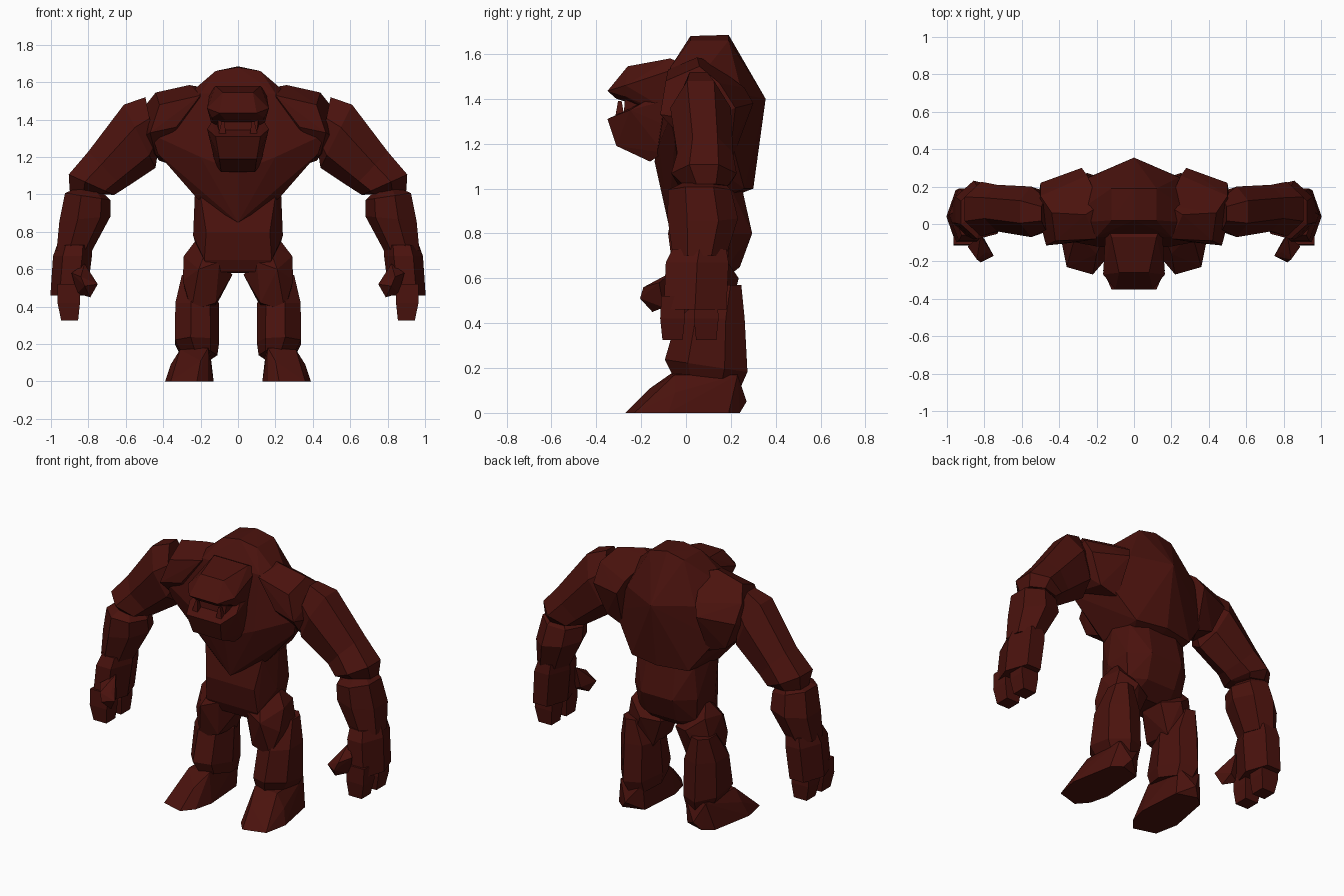
import bpy, bmesh
from math import cos, sin, pi

skin = bpy.data.materials.new("dark_red_stone")
skin.diffuse_color = (0.068, 0.006, 0.004, 1)


def finish(name, bm, mirror):
    bmesh.ops.recalc_face_normals(bm, faces=bm.faces)
    mesh = bpy.data.meshes.new(name)
    bm.to_mesh(mesh)
    bm.free()
    mesh.materials.append(skin)
    ob = bpy.data.objects.new(name, mesh)
    bpy.context.collection.objects.link(ob)
    if mirror:
        ob.modifiers.new("mirror", 'MIRROR').use_mirror_merge = False
    return ob


def loft(name, rings, sides=8, mirror=True, phase=0.5):
    """Rings: x, y, z, half width, half depth, slope of the ring in x, slope in y."""
    bm = bmesh.new()
    loops = []
    for cx, cy, cz, rx, ry, kx, ky in rings:
        loop = []
        for i in range(sides):
            a = 2 * pi * (i + phase) / sides
            dx, dy = rx * cos(a) / cos(pi / sides), ry * sin(a) / cos(pi / sides)
            loop.append(bm.verts.new((cx + dx, cy + dy, cz + kx * dx + ky * dy)))
        loops.append(loop)
    for a, b in zip(loops, loops[1:]):
        for i in range(sides):
            j = (i + 1) % sides
            bm.faces.new((a[i], a[j], b[j], b[i]))
    bm.faces.new(loops[0])
    bm.faces.new(loops[-1])
    return finish(name, bm, mirror)


def rock(name, points, mirror=True):
    """Faceted boulder around a few corner points; centre parts use both sides."""
    bm = bmesh.new()
    pts = list(points)
    if not mirror:
        pts += [(-x, y, z) for x, y, z in points if x > 0]
    for p in pts:
        bm.verts.new(p)
    res = bmesh.ops.convex_hull(bm, input=bm.verts)
    junk = {g for g in res["geom_interior"] + res["geom_unused"]
            if isinstance(g, bmesh.types.BMVert)}
    bmesh.ops.delete(bm, geom=list(junk), context='VERTS')
    bmesh.ops.dissolve_limit(bm, angle_limit=0.03, verts=bm.verts, edges=bm.edges)
    return finish(name, bm, mirror)


# Trunk
rock("chest", [
    (0, -0.08, 0.85), (0.22, -0.02, 0.98), (0, -0.14, 1.12), (0.20, -0.12, 1.2),
    (0.43, -0.05, 1.22), (0.46, -0.07, 1.32), (0.40, 0.0, 1.42), (0.20, -0.07, 1.54),
    (0.12, 0.02, 1.66), (0, 0.02, 1.68), (0, 0.19, 1.685), (0.12, 0.19, 1.66),
    (0.20, 0.12, 1.57), (0.24, 0.25, 1.42), (0, 0.355, 1.40), (0.36, 0.2, 1.22),
    (0.20, 0.26, 1.0), (0, 0.30, 1.0)], mirror=False)
rock("abdomen", [
    (0.14, -0.03, 0.585), (0.12, 0.15, 0.58), (0.18, -0.06, 0.65), (0.20, 0.18, 0.65),
    (0.10, 0.24, 0.65), (0.17, -0.08, 0.80), (0.24, 0.05, 0.78), (0.22, 0.2, 0.8),
    (0.11, 0.295, 0.80), (0.20, -0.04, 0.99), (0.23, 0.08, 1.02), (0.20, 0.2, 1.0),
    (0.10, 0.25, 1.0)], mirror=False)

# Head: brow and skull, jaw, mouth filling, teeth
rock("skull", [
    (0.10, -0.35, 1.435), (0.165, -0.27, 1.46), (0.14, -0.27, 1.41), (0.07, -0.31, 1.40),
    (0.08, -0.26, 1.545), (0.12, -0.07, 1.58), (0.15, 0.0, 1.55), (0.145, -0.1, 1.42),
    (0.12, -0.18, 1.36), (0.12, 0.0, 1.3)], mirror=False)
rock("jaw", [
    (0.12, -0.35, 1.31), (0.165, -0.25, 1.35), (0.14, -0.18, 1.39), (0.10, -0.31, 1.19),
    (0.09, -0.16, 1.12), (0.12, -0.10, 1.16), (0.12, -0.02, 1.25), (0.13, -0.06, 1.40)],
    mirror=False)
rock("mouth", [
    (0.10, -0.28, 1.31), (0.11, -0.27, 1.42), (0.12, -0.12, 1.32), (0.12, -0.12, 1.42)],
    mirror=False)
loft("tusk", [(0.085, -0.295, 1.31, 0.022, 0.022, 0, 0),
              (0.08, -0.295, 1.39, 0.008, 0.008, 0, 0)], 4)

# Shoulders and arms
rock("shoulder", [
    (0.18, 0.10, 1.57), (0.26, 0.05, 1.585), (0.44, 0.06, 1.545), (0.50, 0.15, 1.47),
    (0.25, 0.26, 1.45), (0.28, 0.30, 1.38), (0.50, 0.22, 1.36), (0.52, 0.08, 1.30),
    (0.47, -0.115, 1.33), (0.42, -0.09, 1.48), (0.20, -0.08, 1.53), (0.33, -0.10, 1.36),
    (0.44, 0.0, 1.21), (0.42, 0.20, 1.18), (0.30, 0.21, 1.14)])
loft("upper_arm", [
    (0.465, 0.055, 1.37, 0.03, 0.08, 5, 0), (0.53, 0.065, 1.32, 0.08, 0.125, 2, 0),
    (0.71, 0.085, 1.135, 0.09, 0.115, 1.05, 0), (0.79, 0.08, 1.055, 0.115, 0.135, 0.45, 0),
    (0.80, 0.09, 1.01, 0.10, 0.09, 0.1, 0)], 7)
loft("forearm", [
    (0.81, 0.08, 1.03, 0.06, 0.08, 0, 0), (0.81, 0.06, 0.99, 0.115, 0.13, 0.15, 0),
    (0.825, 0.075, 0.87, 0.13, 0.145, -0.1, 0), (0.88, 0.06, 0.70, 0.09, 0.11, 0, 0)], 7)

# Hands
loft("palm", [
    (0.875, 0.06, 0.73, 0.08, 0.12, 0, 0), (0.885, 0.05, 0.67, 0.09, 0.14, 0, 0),
    (0.905, 0.04, 0.46, 0.085, 0.14, 0, 0)], 6, phase=0)
for i, y in enumerate((-0.06, 0.09)):
    loft(f"finger_{i + 1}", [
        (0.905, y, 0.52, 0.06, 0.05, 0, 0), (0.905, y, 0.42, 0.06, 0.055, 0, 0),
        (0.90, y, 0.325, 0.045, 0.045, 0, 0)], 4)
rock("thumb", [
    (0.79, -0.15, 0.56), (0.75, -0.17, 0.52), (0.79, -0.15, 0.45), (0.82, -0.205, 0.51),
    (0.84, -0.19, 0.56), (0.89, -0.12, 0.58), (0.86, -0.10, 0.47), (0.82, -0.06, 0.63),
    (0.80, -0.08, 0.50)])

# Legs and feet
rock("thigh", [
    (0.21, 0.10, 0.775), (0.16, 0.0, 0.73), (0.29, 0.05, 0.67), (0.26, 0.18, 0.68),
    (0.10, -0.05, 0.64), (0.21, -0.08, 0.60), (0.295, 0.0, 0.54), (0.29, 0.17, 0.54),
    (0.03, 0.04, 0.57), (0.05, 0.18, 0.58), (0.16, 0.235, 0.60), (0.12, -0.03, 0.42),
    (0.25, -0.03, 0.38), (0.12, 0.16, 0.40), (0.26, 0.18, 0.38)])
loft("shin", [
    (0.24, 0.16, 0.57, 0.06, 0.08, 0, 0), (0.225, 0.11, 0.42, 0.11, 0.14, 0, 0),
    (0.225, 0.09, 0.21, 0.112, 0.17, 0, -0.15), (0.21, 0.09, 0.14, 0.09, 0.14, 0, -0.2)], 7)
rock("foot", [
    (0.13, -0.08, 0), (0.16, -0.20, 0), (0.22, -0.27, 0), (0.36, -0.23, 0),
    (0.39, -0.08, 0), (0.34, 0.19, 0), (0.28, 0.24, 0), (0.15, 0.20, 0),
    (0.24, 0.27, 0.05), (0.16, -0.06, 0.18), (0.31, -0.05, 0.17), (0.30, 0.23, 0.17),
    (0.15, 0.22, 0.17), (0.20, -0.16, 0.11), (0.36, -0.05, 0.09)])
